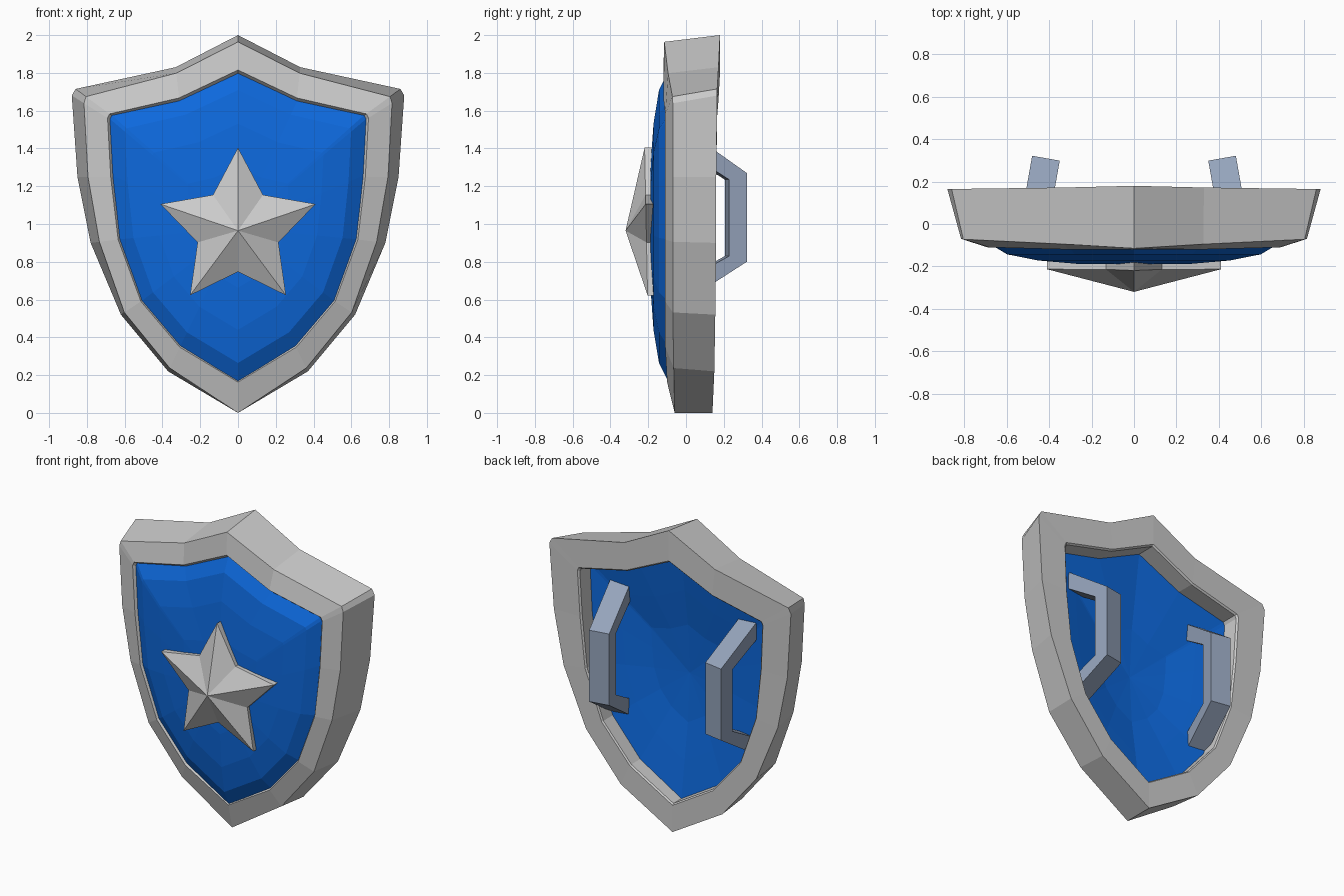
import bpy, bmesh, math
from mathutils import Matrix, Vector

if "Cube" in bpy.data.objects:
    bpy.data.objects.remove(bpy.data.objects["Cube"])


def material(name, rgb):
    m = bpy.data.materials.new(name)
    m.diffuse_color = (*rgb, 1)
    m.use_nodes = True
    m.node_tree.nodes["Principled BSDF"].inputs["Base Color"].default_value = m.diffuse_color
    return m


SILVER = material("light grey metal", (0.60, 0.60, 0.60))
BLUE = material("blue enamel", (0.004, 0.14, 0.72))
STEEL = material("blue grey strap", (0.30, 0.37, 0.50))


def finish(name, bm, mat):
    bmesh.ops.recalc_face_normals(bm, faces=bm.faces)
    me = bpy.data.meshes.new(name)
    bm.to_mesh(me)
    bm.free()
    me.materials.append(mat)
    ob = bpy.data.objects.new(name, me)
    bpy.context.collection.objects.link(ob)
    return ob


def bridge(bm, a, b):
    n = len(a)
    for i in range(n):
        j = (i + 1) % n
        bm.faces.new((a[i], a[j], b[j], b[i]))


def full(half):
    """Mirror a half outline (first and last points on x = 0) into a loop."""
    return half + [Vector((-p.x, p.y, p.z)) for p in half[-2:0:-1]]


# Half outline: outer x, z, inner x, z, front bevel, front y, lip y, back y
ROWS = [
    (0.00, 2.00, 0.00, 1.79, 0.17, -0.115, -0.12, 0.18),
    (0.33, 1.83, 0.31, 1.645, 0.17, -0.095, -0.12, 0.172),
    (0.86, 1.715, 0.655, 1.565, 0.27, -0.072, -0.11, 0.165),
    (0.88, 1.68, 0.665, 1.545, 0.30, -0.07, -0.11, 0.165),
    (0.85, 1.25, 0.65, 1.25, 0.28, -0.07, -0.11, 0.16),
    (0.78, 0.90, 0.615, 0.92, 0.28, -0.07, -0.11, 0.16),
    (0.62, 0.52, 0.50, 0.60, 0.15, -0.07, -0.11, 0.155),
    (0.37, 0.22, 0.30, 0.365, 0.12, -0.065, -0.11, 0.15),
    (0.00, 0.00, 0.00, 0.185, 0.00, -0.06, -0.10, 0.14),
]


def outline(t_fn, y_fn):
    """Loop blended from the outer (0) to the inner (1) outline."""
    half = []
    for r in ROWS:
        t = t_fn(r)
        half.append(Vector((r[0] + (r[2] - r[0]) * t, y_fn(r), r[1] + (r[3] - r[1]) * t)))
    return full(half)


# Rim: closed cross-section swept round the shield outline
bm = bmesh.new()
loops = [
    outline(lambda r: 0, lambda r: r[7]),
    outline(lambda r: r[4], lambda r: r[5]),
    outline(lambda r: 0.88, lambda r: r[6]),
    outline(lambda r: 1, lambda r: r[6] + 0.03),
    outline(lambda r: 1, lambda r: r[7] - 0.01),
    outline(lambda r: 0.95, lambda r: r[7]),
]
rings = [[bm.verts.new(p) for p in lp] for lp in loops]
for k in range(len(rings)):
    bridge(bm, rings[k], rings[(k + 1) % len(rings)])
finish("rim", bm, SILVER)

# Panel: domed front and hollow back, made of shrinking rings
CENTRE_Z = 0.98
edge = outline(lambda r: 1, lambda r: 0)
bm = bmesh.new()


def dome(steps, tip_y):
    out = []
    for s, y in steps:
        out.append([bm.verts.new((p.x * s, y, CENTRE_Z + (p.z - CENTRE_Z) * s)) for p in edge])
    for a, b in zip(out, out[1:]):
        bridge(bm, a, b)
    tip = bm.verts.new((0, tip_y, CENTRE_Z))
    last = out[-1]
    for i in range(len(last)):
        bm.faces.new((last[i], last[(i + 1) % len(last)], tip))
    return out[0]


front = dome([(1.02, -0.095), (0.9, -0.143), (0.68, -0.172), (0.4, -0.188)], -0.192)
back = dome([(1.02, 0.05), (0.7, 0.015), (0.4, -0.02)], -0.04)
bridge(bm, front, back)
finish("panel", bm, BLUE)

# Star: five points rising to a central peak
bm = bmesh.new()
fr, bk = [], []
for i in range(10):
    a = math.pi / 2 + i * math.pi / 5
    rad = 0.432 if i % 2 == 0 else 0.225
    x, z = rad * math.cos(a), 0.972 + rad * math.sin(a)
    y = -0.205 - 0.02 * (z - 0.7)
    fr.append(bm.verts.new((x, y, z)))
    bk.append(bm.verts.new((x, -0.13, z)))
bridge(bm, fr, bk)
peak = bm.verts.new((0, -0.32, 0.965))
for i in range(10):
    bm.faces.new((fr[i], fr[(i + 1) % 10], peak))
bm.faces.new(bk)
finish("star", bm, SILVER)

# Handles: bent straps on the back, one each side
PROFILE = [(0.0, 0.60), (0.315, 0.80), (0.315, 1.27), (0.0, 1.49),
           (0.0, 1.375), (0.22, 1.235), (0.22, 0.83), (0.0, 0.71)]
for side, label in ((1, "left"), (-1, "right")):
    bm = bmesh.new()
    ends = [[bm.verts.new((x, y, z)) for y, z in PROFILE] for x in (-0.066, 0.066)]
    bridge(bm, *ends)
    for e in ends:
        # two arms and the grip of each C-shaped end
        for idx in ((0, 1, 6, 7), (1, 2, 5, 6), (2, 3, 4, 5)):
            bm.faces.new([e[i] for i in idx])
    turn = Matrix.Rotation(side * math.radians(10), 4, 'Z')
    bmesh.ops.transform(bm, matrix=Matrix.Translation((side * 0.47, 0, 0)) @ turn, verts=bm.verts)
    finish(label + "_handle", bm, STEEL)
